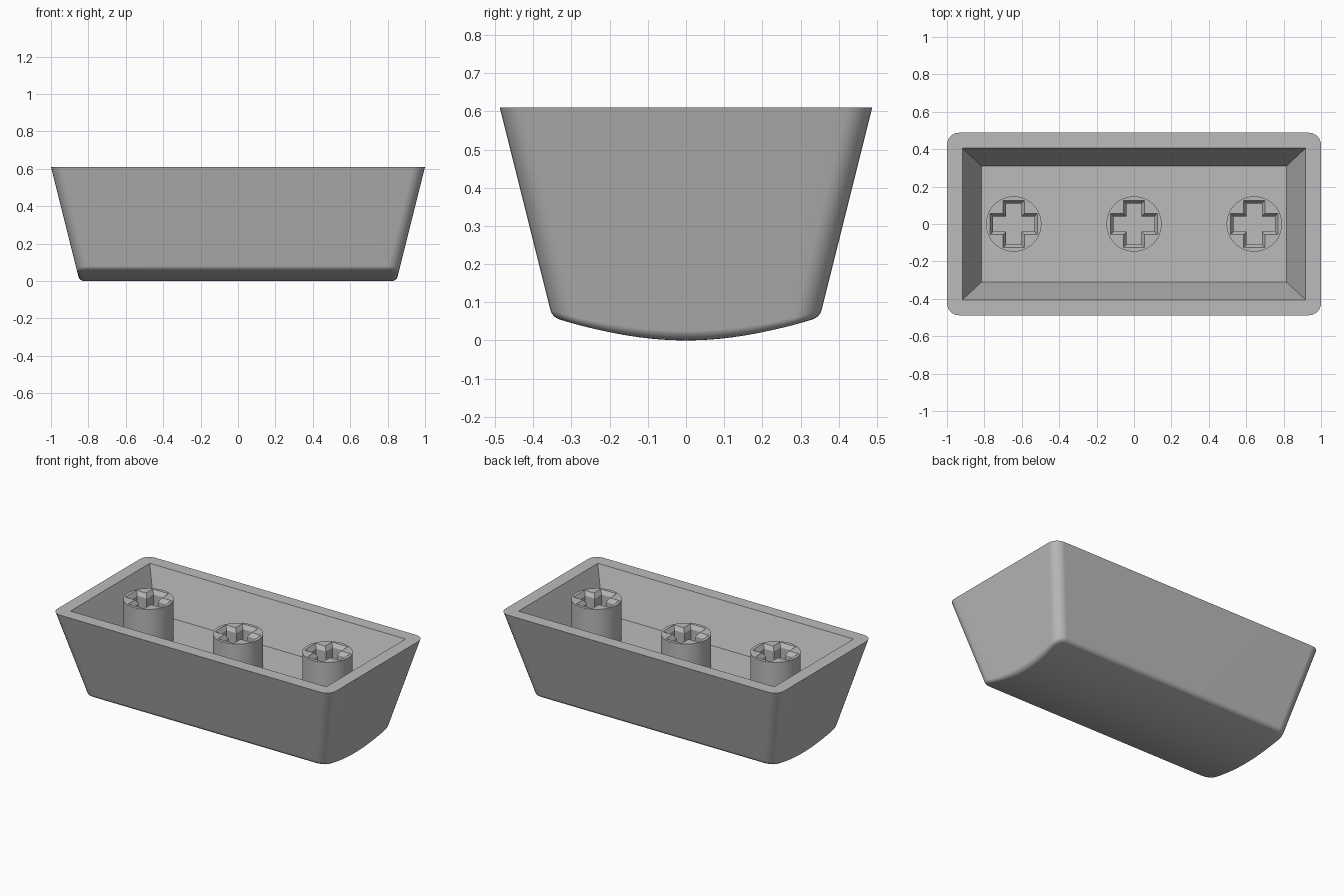
import bpy, bmesh
from math import sin, cos, pi, radians

cube = bpy.data.objects.get("Cube")
if cube:
    bpy.data.objects.remove(cube, do_unlink=True)

TOP, FLOOR, DRAFT = 0.61, 0.35, 0.25
CORNER, FILLET = 0.065, 0.025

grey = bpy.data.materials.new("grey_plastic")
grey.use_nodes = True
grey.diffuse_color = (0.5, 0.5, 0.5, 1)
grey.node_tree.nodes["Principled BSDF"].inputs["Base Color"].default_value = (0.5, 0.5, 0.5, 1)


def finish(name, bm):
    """Turn a bmesh into a smooth object with sharp creases."""
    bmesh.ops.remove_doubles(bm, verts=bm.verts, dist=1e-5)
    bmesh.ops.recalc_face_normals(bm, faces=bm.faces)
    mesh = bpy.data.meshes.new(name)
    bm.to_mesh(mesh)
    bm.free()
    mesh.materials.append(grey)
    obj = bpy.data.objects.new(name, mesh)
    bpy.context.collection.objects.link(obj)
    bpy.ops.object.select_all(action='DESELECT')
    obj.select_set(True)
    bpy.context.view_layer.objects.active = obj
    bpy.ops.object.shade_smooth_by_angle(angle=radians(30))
    obj.modifiers.new("face_weighting", 'WEIGHTED_NORMAL').keep_sharp = True
    return obj


def add_ring(bm, points):
    return [bm.verts.new(p) for p in points]


def bridge(bm, a, b):
    n = len(a)
    for i in range(n):
        j = (i + 1) % n
        bm.faces.new((a[i], a[j], b[j], b[i]))


def strip_cap(bm, ring):
    """Close a left-right symmetric ring with strips running along x."""
    n = len(ring)
    for i in range(n // 2 - 1):
        bm.faces.new((ring[i], ring[i + 1], ring[n - 2 - i], ring[n - 1 - i]))


def rounded_rect(hx, hy, r, steps=6, side=18):
    """Right half from front to back, then its mirror image."""
    cx, cy = hx - r, hy - r
    arc = [i * pi / 2 / steps for i in range(steps + 1)]
    half = [(cx + r * sin(a), -cy - r * cos(a)) for a in arc]
    half += [(hx, cy * (2 * i / side - 1)) for i in range(1, side)]
    half += [(cx + r * cos(a), cy + r * sin(a)) for a in arc]
    return half + [(-x, y) for x, y in reversed(half)]


def clamp(v):
    return max(-1, min(1, v))


def underside_ring(inset, lift):
    """Ring that follows the curved underside and the drafted walls."""
    hx, hy = 1 - DRAFT * TOP - inset, 0.488 - DRAFT * TOP - inset
    r = CORNER - inset
    points = []
    for x, y in rounded_rect(hx, hy, r):
        z = 0.054 * (y / hy) ** 2 + lift
        points.append((x + DRAFT * z * clamp(x / (hx - r)),
                       y + DRAFT * z * clamp(y / (hy - r)), z))
    return points


def flat_ring(hx, hy, r, z):
    return [(x, y, z) for x, y in rounded_rect(hx, hy, r)]


# Shell: curved underside, filleted edge, drafted walls, rim and cavity
bm = bmesh.new()
rings = []
for k in range(6):
    a = pi / 2 * (1 - k / 5)
    rings.append(add_ring(bm, underside_ring(FILLET * (1 - cos(a)), FILLET * (1 - sin(a)))))
for hx, hy, r, z in ((1, 0.488, CORNER, TOP), (0.918, 0.406, 0, TOP), (0.815, 0.31, 0, FLOOR)):
    rings.append(add_ring(bm, flat_ring(hx, hy, r, z)))
for lower, upper in zip(rings, rings[1:]):
    bridge(bm, lower, upper)
strip_cap(bm, rings[0])
strip_cap(bm, rings[-1])
bmesh.ops.dissolve_degenerate(bm, edges=bm.edges, dist=1e-5)
finish("shell", bm)


def cross(cx, length, width, z):
    arm = [(length, -width), (length, width), (width, width)]
    points = []
    for _ in range(4):
        points += [(cx + x, y, z) for x, y in arm]
        arm = [(-y, x) for x, y in arm]
    return points


def loop_edges(bm, ring):
    return [bm.edges.get((ring[i - 1], ring[i])) for i in range(len(ring))]


# Stems: round posts with a chamfered cross-shaped socket
def stem(name, cx, top):
    bm = bmesh.new()
    circle = [(cx + 0.148 * cos(i * pi / 24), 0.148 * sin(i * pi / 24)) for i in range(48)]
    base = add_ring(bm, [(x, y, FLOOR - 0.02) for x, y in circle])
    rim = add_ring(bm, [(x, y, top) for x, y in circle])
    mouth = add_ring(bm, cross(cx, 0.126, 0.057, top))
    throat = add_ring(bm, cross(cx, 0.11, 0.041, top - 0.025))
    bottom = add_ring(bm, cross(cx, 0.11, 0.041, FLOOR + 0.005))
    bridge(bm, base, rim)
    bridge(bm, mouth, throat)
    bridge(bm, throat, bottom)
    bm.faces.new(base)
    bm.faces.new(bottom)
    bmesh.ops.triangle_fill(bm, edges=loop_edges(bm, rim) + loop_edges(bm, mouth),
                            use_beauty=True, normal=(0, 0, 1))
    finish(name, bm)


stem("right_stem", -0.643, TOP - 0.002)
stem("middle_stem", 0, 0.555)
stem("left_stem", 0.643, TOP - 0.002)
